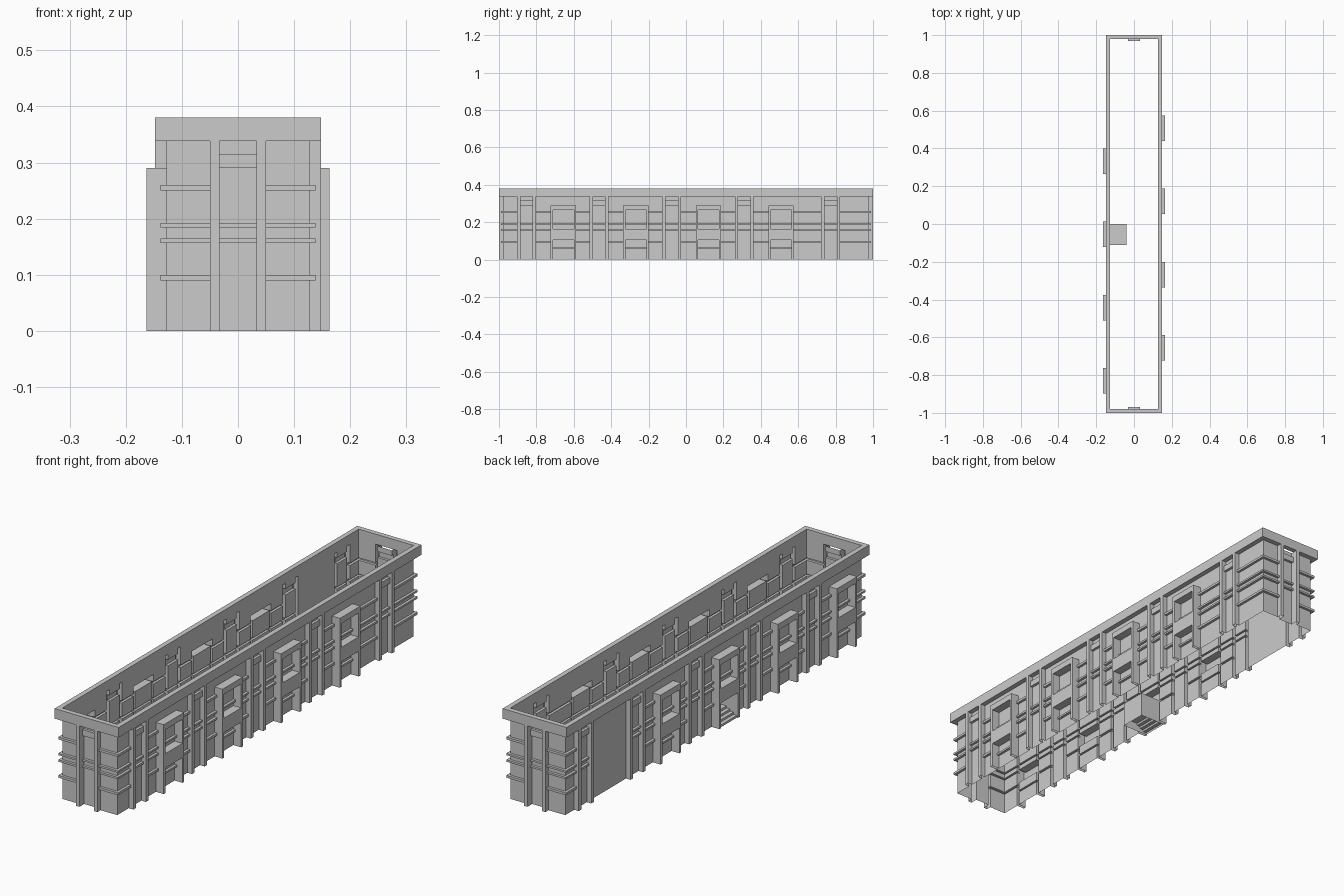
import bpy, bmesh, math
from mathutils import Matrix

if "Cube" in bpy.data.objects:
    bpy.data.objects.remove(bpy.data.objects["Cube"])

HX, HY = 0.127, 0.979            # wall plane half sizes
TOP, CAP = 0.338, 0.38           # cornice underside and top
PIL, BAND, FRAME = 0.021, 0.011, 0.036   # relief depths
BANDS = [(0.09, 0.10), (0.157, 0.165), (0.184, 0.192), (0.25, 0.26)]


def finish(name, bm, mat=None):
    bmesh.ops.remove_doubles(bm, verts=bm.verts, dist=1e-5)
    bmesh.ops.dissolve_limit(bm, angle_limit=0.01, verts=bm.verts, edges=bm.edges)
    me = bpy.data.meshes.new(name)
    if mat:
        bm.transform(mat)
    bm.to_mesh(me)
    bm.free()
    ob = bpy.data.objects.new(name, me)
    bpy.context.collection.objects.link(ob)
    return ob


def relief_wall(name, half, offset, angle, pairs, windows=(), plain=None,
                door=None, bay=0.0, wrap=False):
    """Thin facade sheet whose depth is a function of position along the wall and height."""
    ext = half + (BAND if wrap else 0)
    us = {-half, half, -ext, ext}
    for p in pairs:
        us |= {p + s * d for s in (-1, 1) for d in (0.033, 0.05)}
    for w in windows:
        us |= {w + s * d for s in (-1, 1) for d in (0.0675, 0.056)}
    if plain:
        us |= set(plain)
    us = sorted(us)
    zs = sorted({0, 0.06, 0.068, 0.105, 0.265, 0.29, 0.315, TOP} | {z for b in BANDS for z in b})

    def depth(u, z):
        on = [i for i, (a, b) in enumerate(BANDS) if a < z < b]
        if abs(u) > half:                       # bands wrapping the corner
            return BAND if on else None
        for p in pairs:                         # twin pilasters with a narrow bay
            d = abs(u - p)
            if d < 0.033:
                return bay + (BAND if 0.29 < z < 0.315 or (on and on[0] in (1, 2)) else 0)
            if d < 0.05:
                return PIL
        for w in windows:                       # projecting two-storey window frames
            d = abs(u - w)
            if d < 0.0675 and z < 0.29:
                if d > 0.056 or z > 0.265 or 0.105 < z < 0.165:
                    return FRAME
                if w == door and z < 0.105:
                    return -0.087
                return BAND if 0.06 < z < 0.068 or 2 in on else 0
        if plain and plain[0] < u < plain[1]:
            return 0
        return BAND if on else 0

    bm = bmesh.new()

    def quad(*pts):
        bm.faces.new([bm.verts.new((u, -(offset + d), z)) for u, d, z in pts])

    nu, nz = len(us) - 1, len(zs) - 1
    g = [[depth((us[i] + us[i + 1]) / 2, (zs[j] + zs[j + 1]) / 2) for j in range(nz)]
         for i in range(nu)]
    for i in range(nu):
        u0, u1 = us[i], us[i + 1]
        for j in range(nz):
            z0, z1, d = zs[j], zs[j + 1], g[i][j]
            if d is not None:
                quad((u0, d, z0), (u1, d, z0), (u1, d, z1), (u0, d, z1))
            a = d or 0
            if i + 1 < nu:
                b = g[i + 1][j] or 0
                inside = d is not None and g[i + 1][j] is not None
                if inside and abs(a - b) > 1e-6:
                    quad((u1, a, z0), (u1, b, z0), (u1, b, z1), (u1, a, z1))
            if j + 1 < nz:
                b = g[i][j + 1] or 0
                if abs(a - b) > 1e-6:
                    quad((u0, a, z1), (u1, a, z1), (u1, b, z1), (u0, b, z1))
            if wrap and a and i in (0, nu - 1):  # outer end of a corner band
                u, p, q = (u0, 0, a) if i == 0 else (u1, a, 0)
                quad((u, p, z0), (u, q, z0), (u, q, z1), (u, p, z1))
    return finish(name, bm, Matrix.Rotation(angle, 4, 'Z'))


# Short end facades
relief_wall("front_wall", HX, HY, 0, [0], bay=-0.01, wrap=True)
relief_wall("back_wall", HX, HY, math.pi, [0], bay=-0.01, wrap=True)

# Long facades: windows alternate with pilaster pairs
right_windows = [-0.656 + 0.388 * i for i in range(4)]
right_pairs = [-0.853 + 0.388 * i for i in range(4)] + [0.773]
relief_wall("right_wall", HY, HX, math.pi / 2, right_pairs, right_windows)

left_windows = [-0.333 + 0.388 * i for i in range(4)]     # runs along -y
left_pairs = [-0.87] + [-0.528 + 0.388 * i for i in range(4)]
DOOR = left_windows[1]
relief_wall("left_wall", HY, HX, -math.pi / 2, left_pairs, left_windows,
            plain=(-0.82, -0.578), door=DOOR)

# Cornice ring: sweep a square profile around the four corners
bm = bmesh.new()
rings = []
for o, z in ((0, TOP), (PIL, TOP), (PIL, CAP), (0, CAP)):
    rings.append([bm.verts.new((sx * (HX + o), sy * (HY + o), z))
                  for sx, sy in ((-1, -1), (1, -1), (1, 1), (-1, 1))])
for k in range(4):
    r, s = rings[k], rings[(k + 1) % 4]
    for c in range(4):
        bm.faces.new((r[c], r[(c + 1) % 4], s[(c + 1) % 4], s[c]))
bmesh.ops.recalc_face_normals(bm, faces=bm.faces)
finish("cornice", bm)

# Entrance steps rising into the doorway
bm = bmesh.new()
profile = [(-0.158, 0.0)]
for i in range(4):
    x = -0.158 + 0.016 * i
    profile += [(x, 0.009 * (i + 1)), (x + 0.016, 0.009 * (i + 1))]
profile.append((-0.04, 0.036))
ys = (-DOOR - 0.056, -DOOR + 0.056)
rows = [[bm.verts.new((x, y, z)) for y in ys] for x, z in profile]
for a, b in zip(rows, rows[1:]):
    bm.faces.new((a[0], b[0], b[1], a[1]))
finish("entrance_steps", bm)
